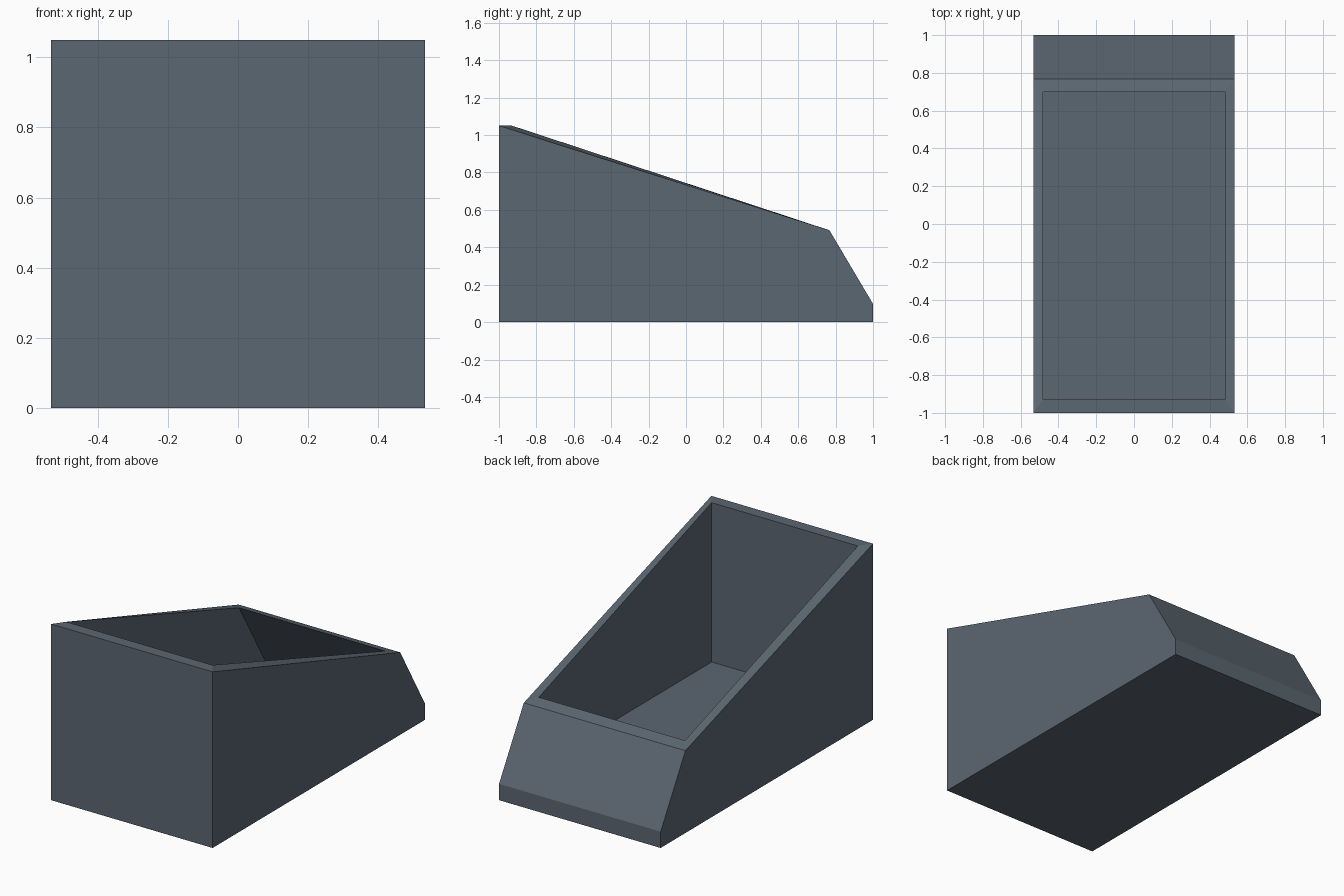
import bpy, bmesh

if "Cube" in bpy.data.objects:
    bpy.data.objects.remove(bpy.data.objects["Cube"])

# Single slate grey-blue material
slate = bpy.data.materials.new("slate grey")
slate.diffuse_color = (0.105, 0.135, 0.165, 1)
slate.use_nodes = True
slate.node_tree.nodes["Principled BSDF"].inputs["Base Color"].default_value = slate.diffuse_color

# Side profiles (y, z), running from the front rim, down and round to the back rim
outer = [(-1, 1.05), (-1, 0), (1, 0), (1, 0.097), (0.767, 0.491)]
inner = [(-0.93, 1.05), (-0.93, 0.10), (0.945, 0.10), (0.698, 0.512)]

bm = bmesh.new()


def open_shell(profile, half_width):
    """Trough with flat sides and an open sloping top; returns both side loops."""
    left, right = ([bm.verts.new((x, y, z)) for y, z in profile]
                   for x in (-half_width, half_width))
    bm.faces.new(left)
    bm.faces.new(right)
    for i in range(len(profile) - 1):
        bm.faces.new((left[i], left[i + 1], right[i + 1], right[i]))
    return left, right


# Outer walls and inner cavity
out_l, out_r = open_shell(outer, 0.533)
in_l, in_r = open_shell(inner, 0.482)

# Rim joining the two shells around the opening
rim_out = [out_l[0], out_r[0], out_r[-1], out_l[-1]]
rim_in = [in_l[0], in_r[0], in_r[-1], in_l[-1]]
for i in range(4):
    j = (i + 1) % 4
    bm.faces.new((rim_out[i], rim_out[j], rim_in[j], rim_in[i]))

bmesh.ops.recalc_face_normals(bm, faces=bm.faces)
mesh = bpy.data.meshes.new("sloped_bin")
bm.to_mesh(mesh)
bm.free()
mesh.materials.append(slate)
bpy.context.collection.objects.link(bpy.data.objects.new("sloped_bin", mesh))
